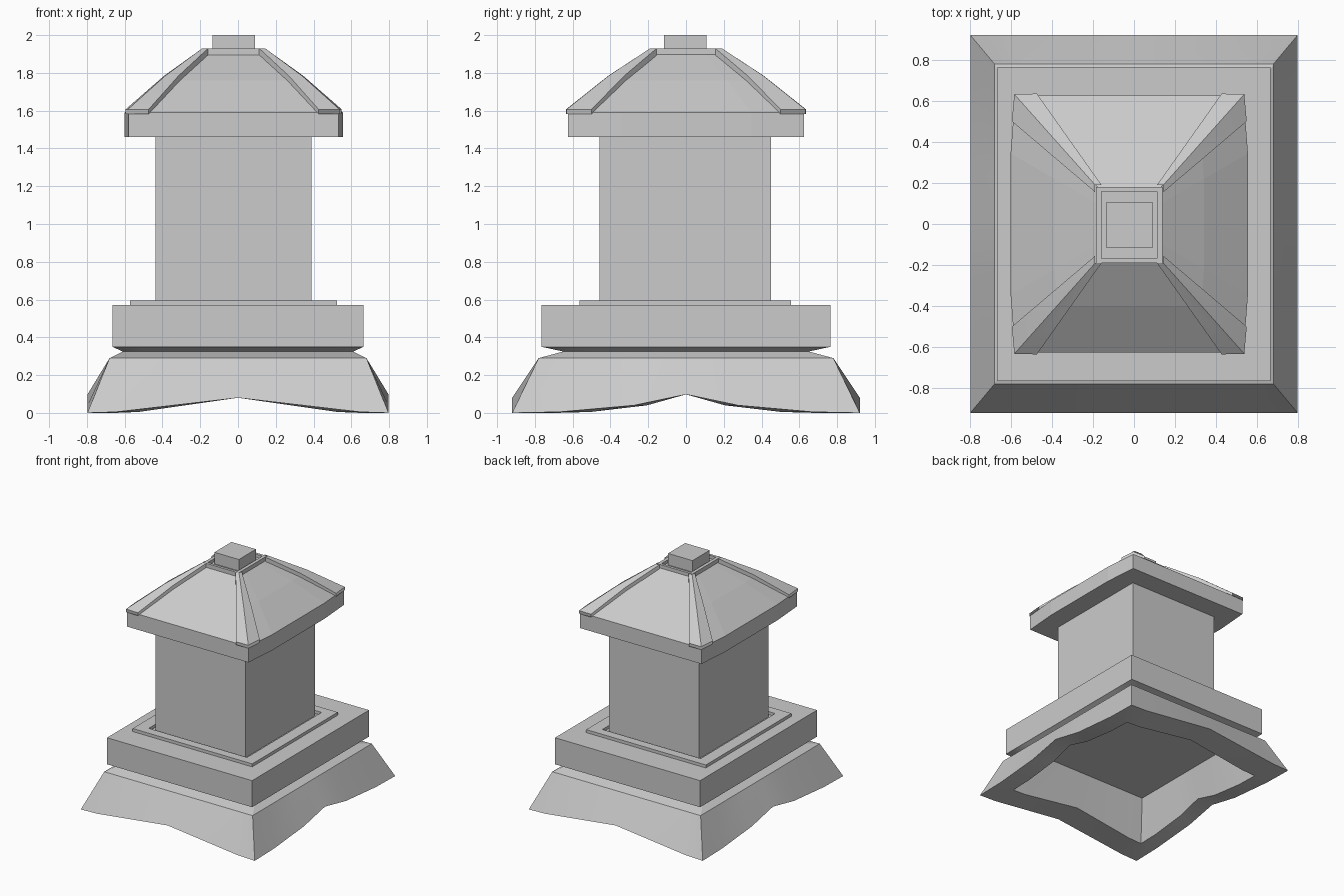
import bpy, bmesh, math

if "Cube" in bpy.data.objects:
    bpy.data.objects.remove(bpy.data.objects["Cube"])

XC = -0.023  # upper parts sit slightly left of the base


def finish(name, bm, smooth=None):
    bmesh.ops.recalc_face_normals(bm, faces=bm.faces)
    me = bpy.data.meshes.new(name)
    bm.to_mesh(me)
    bm.free()
    ob = bpy.data.objects.new(name, me)
    bpy.context.collection.objects.link(ob)
    if smooth:
        bpy.ops.object.select_all(action='DESELECT')
        ob.select_set(True)
        bpy.context.view_layer.objects.active = ob
        bpy.ops.object.shade_smooth_by_angle(angle=math.radians(smooth))
    return ob


def loft(name, rings, closed=False, smooth=None):
    """Skin a stack of equal-length rings; cap the ends or join them."""
    bm = bmesh.new()
    vs = [[bm.verts.new(p) for p in r] for r in rings]
    n = len(vs[0])
    pairs = list(zip(vs, vs[1:]))
    if closed:
        pairs.append((vs[-1], vs[0]))
    else:
        bm.faces.new(vs[0])
        bm.faces.new(vs[-1])
    for a, b in pairs:
        for i in range(n):
            j = (i + 1) % n
            bm.faces.new((a[i], a[j], b[j], b[i]))
    return finish(name, bm, smooth)


def rect(hx, hy, z, cx=XC, cy=-0.004):
    return [(cx + sx * hx, cy + sy * hy, z)
            for sx, sy in ((-1, -1), (1, -1), (1, 1), (-1, 1))]


def box(name, hx, hy, z0, z1):
    return loft(name, [rect(hx, hy, z0), rect(hx, hy, z1)])


def frame(name, outer, inner, z0, z1):
    return loft(name, [rect(*outer, z0), rect(*outer, z1),
                       rect(*inner, z1), rect(*inner, z0)], closed=True)


# Base: hollow flared skirt with arched lower edges, groove and square plinth
FX = [(-1, 0), (-.81, .005), (0, .08), (.81, .005)]
FY = [(-1, 0), (-.73, .005), (-.3, .04), (0, .098), (.3, .04), (.73, .005)]


def base_ring(hx, hy, z, lift=0):
    side = [(t * hx, -hy, z + lift * h) for t, h in FX]
    side += [(hx, t * hy, z + lift * h) for t, h in FY]
    return side + [(-x, -y, w) for x, y, w in side]


loft("skirted_base", [
    base_ring(.57, .58, .33), base_ring(.65, .69, 0, 1),
    base_ring(.797, .92, 0, 1), base_ring(.68, .78, .29),
    base_ring(.61, .65, .325), base_ring(.665, .765, .35),
    base_ring(.665, .765, .57)], smooth=30)

# Step frame around the foot of the shaft, and the shaft
frame("step_frame", (.548, .56), (.45, .488), .56, .595)
box("shaft", .413, .455, .55, 1.48)


# Roof: slab with slightly bowed sides, then a pyramid body
def roof_ring(hx, hy, z, bow):
    half = [(-hx, -hy), (hx, -hy), (hx + bow, -hy * .55), (hx + bow, hy * .55)]
    half += [(hx, hy), (-hx, hy), (-hx - bow, hy * .55), (-hx - bow, -hy * .55)]
    return [(XC + x, y, z) for x, y in half]


loft("roof", [roof_ring(.556, .625, 1.46, .022), roof_ring(.556, .625, 1.59, .022),
              roof_ring(.352, .4, 1.76, .012), roof_ring(.15, .175, 1.905, 0)])

# Raised hip ribs, one per corner
LOW = [(.572, .50), (.56, .632), (.45, .635)]
TOP = [(.166, .155), (.166, .19), (.135, .19)]
for sx, sy, tag in ((-1, -1, "front_left"), (1, -1, "front_right"),
                    (1, 1, "back_right"), (-1, 1, "back_left")):
    rings = []
    for t, z, drop in ((0, 1.607, .025), (.5, 1.784, .05), (1, 1.93, .05)):
        pts = [((1 - t) * a[0] + t * b[0], (1 - t) * a[1] + t * b[1])
               for a, b in zip(LOW, TOP)]
        rings.append([(XC + sx * x, sy * y, z) for x, y in pts] +
                     [(XC + sx * x, sy * y, z - drop) for x, y in pts[::-1]])
    loft("hip_rib_" + tag, rings, smooth=40)

# Cap rim and finial block
frame("cap_rim", (.162, .185), (.135, .163), 1.895, 1.93)
box("finial", .112, .112, 1.89, 2.0)
